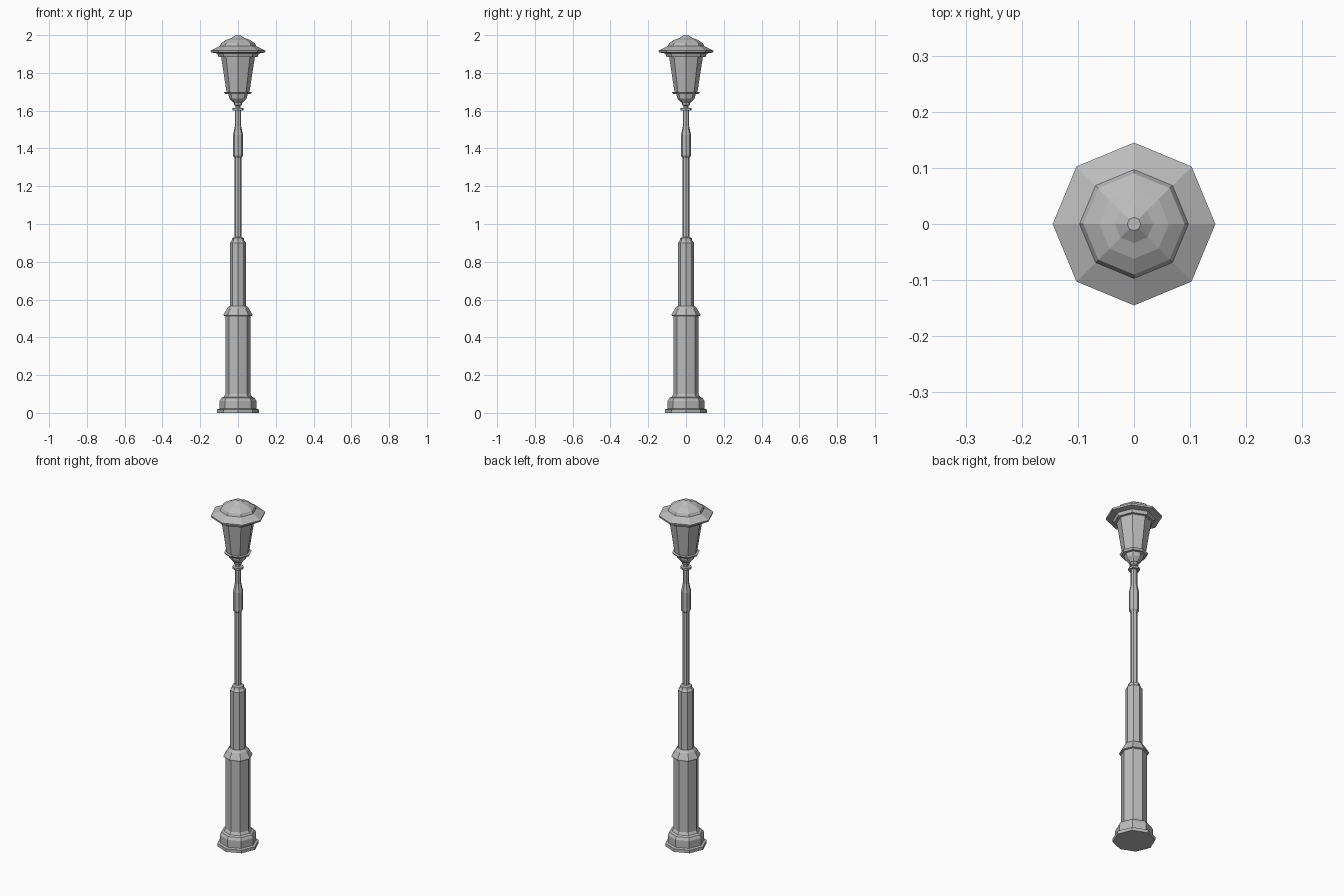
import bpy, bmesh, math

cube = bpy.data.objects.get("Cube")
if cube:
    bpy.data.objects.remove(cube)

SIDES = 8

grey = bpy.data.materials.new("painted grey metal")
grey.use_nodes = True
colour = (0.5, 0.5, 0.5, 1)
grey.diffuse_color = colour
grey.node_tree.nodes["Principled BSDF"].inputs["Base Color"].default_value = colour


def turned_part(name, profile):
    """Octagonal part from a list of (radius, height), with capped ends."""
    bm = bmesh.new()
    rings = []
    for r, z in profile:
        angles = [math.tau * i / SIDES for i in range(SIDES)]
        rings.append([bm.verts.new((r * math.cos(a), r * math.sin(a), z)) for a in angles])
    for low, high in zip(rings, rings[1:]):
        for i in range(SIDES):
            j = (i + 1) % SIDES
            bm.faces.new((low[i], low[j], high[j], high[i]))
    bm.faces.new(rings[0][::-1])
    bm.faces.new(rings[-1])
    bmesh.ops.recalc_face_normals(bm, faces=bm.faces)
    mesh = bpy.data.meshes.new(name)
    bm.to_mesh(mesh)
    bm.free()
    mesh.materials.append(grey)
    obj = bpy.data.objects.new(name, mesh)
    bpy.context.collection.objects.link(obj)
    return obj


# Stepped foot
turned_part("foot", [(0.11, 0), (0.11, 0.018), (0.097, 0.022), (0.097, 0.064),
                     (0.088, 0.08), (0.075, 0.085), (0.066, 0.1)])
# Wide lower column and its moulding
turned_part("lower_column", [(0.066, 0.1), (0.066, 0.515)])
turned_part("column_moulding", [(0.066, 0.512), (0.076, 0.515), (0.076, 0.522),
                                (0.062, 0.545), (0.058, 0.553), (0.045, 0.567)])
# Middle column with a shoulder
turned_part("middle_column", [(0.043, 0.56), (0.043, 0.9), (0.033, 0.912), (0.031, 0.925),
                              (0.019, 0.93)])
# Slim pole with a thicker sleeve
turned_part("pole", [(0.018, 0.925), (0.018, 1.35), (0.027, 1.362), (0.027, 1.47),
                     (0.017, 1.515), (0.017, 1.605)])
turned_part("pole_collar", [(0.03, 1.602), (0.03, 1.613)])
# Lamp neck and cup
turned_part("lamp_neck", [(0.012, 1.61), (0.012, 1.625), (0.022, 1.63), (0.022, 1.642)])
turned_part("lamp_cup", [(0.025, 1.642), (0.036, 1.655), (0.046, 1.665), (0.052, 1.69)])
turned_part("cup_rim", [(0.066, 1.687), (0.074, 1.698), (0.06, 1.7)])
# Tapered lantern body
turned_part("lantern", [(0.06, 1.695), (0.09, 1.89)])
# Roof with wide eave and raised cap
turned_part("roof", [(0.104, 1.885), (0.11, 1.903), (0.143, 1.908), (0.145, 1.918),
                     (0.097, 1.942), (0.09, 1.957), (0.062, 1.975), (0.034, 1.985),
                     (0.012, 2.0)])
